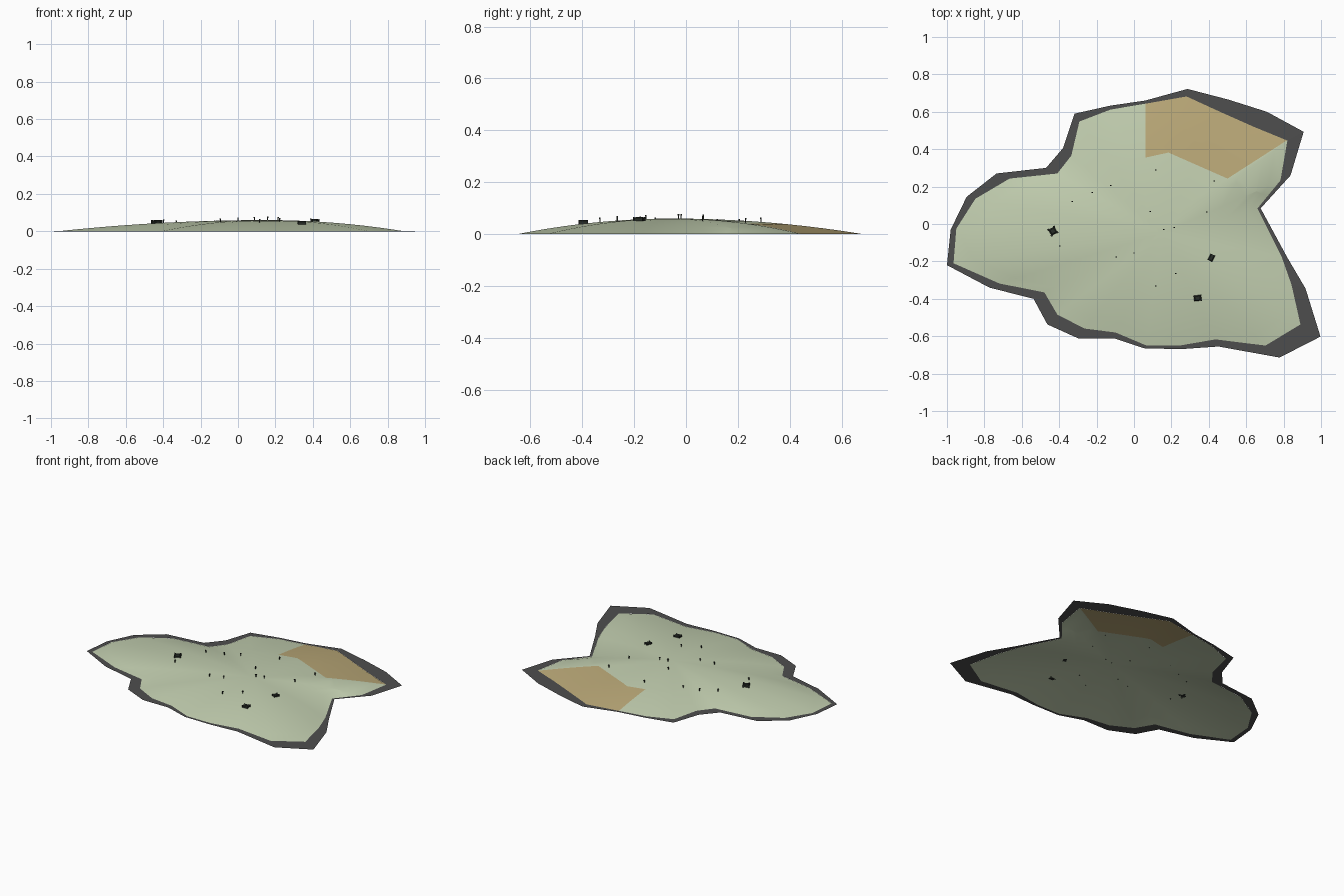
import bpy, bmesh, math
from mathutils import Vector, Matrix

if "Cube" in bpy.data.objects:
    bpy.data.objects.remove(bpy.data.objects["Cube"])


def material(name, rgb):
    m = bpy.data.materials.new(name)
    m.diffuse_color = (*rgb, 1)
    m.use_nodes = True
    m.node_tree.nodes["Principled BSDF"].inputs["Base Color"].default_value = m.diffuse_color
    return m


GRASS = material("pale green", (0.55, 0.63, 0.44))
SAND = material("sand", (0.50, 0.40, 0.19))
ROCK = material("shore grey", (0.076, 0.076, 0.076))
DARK = material("dark green black", (0.02, 0.025, 0.02))

# Shoreline outlines, paired point by point, clockwise from the west tip
OUTER = [(-1, -.22), (-.98, -.03), (-.895, .145), (-.735, .27), (-.47, .30), (-.38, .405),
         (-.318, .59), (-.125, .633), (.06, .66), (.286, .722), (.505, .665), (.71, .60),
         (.907, .493), (.837, .26), (.677, .084), (.82, -.18), (.917, -.345), (.997, -.602),
         (.778, -.714), (.452, -.655), (.265, -.668), (.06, -.666), (-.104, -.612),
         (-.297, -.612), (-.463, -.537), (-.537, -.40), (-.773, -.34)]
INNER = [(-.965, -.21), (-.95, -.025), (-.848, .135), (-.665, .243), (-.41, .27), (-.335, .366),
         (-.292, .548), (-.125, .612), (.06, .643), (.281, .682), (.46, .60), (.64, .52),
         (.82, .446), (.783, .233), (.66, .083), (.789, -.174), (.842, -.324), (.89, -.537),
         (.703, -.65), (.436, -.617), (.243, -.65), (.067, -.65), (-.099, -.58),
         (-.265, -.559), (-.41, -.484), (-.479, -.366), (-.72, -.318)]
BEACH = [(.062, .75), (.062, .355), (.184, .382), (.50, .243), (.90, .50), (.90, .75)]
CENTRE = Vector((.15, -.05))
N = len(INNER)


def finish(name, bm, mats):
    me = bpy.data.meshes.new(name)
    bm.normal_update()
    bm.to_mesh(me)
    bm.free()
    ob = bpy.data.objects.new(name, me)
    bpy.context.collection.objects.link(ob)
    for m in mats:
        me.materials.append(m)
    return ob


def height(t):
    return .06 * (1 - t * t)


def ground(x, y):
    """Height of the island surface at a point."""
    p = Vector((x, y)) - CENTRE
    for i in range(N):
        a = Vector(INNER[i]) - CENTRE
        b = Vector(INNER[(i + 1) % N]) - CENTRE
        d = a.x * b.y - a.y * b.x
        u = (p.x * b.y - p.y * b.x) / d
        v = (a.x * p.y - a.y * p.x) / d
        if u >= 0 and v >= 0:
            return height(u + v)
    return .06


def inside(p, poly):
    hit = False
    for (x1, y1), (x2, y2) in zip(poly, poly[1:] + poly[:1]):
        if (y1 > p.y) != (y2 > p.y) and p.x < (x2 - x1) * (p.y - y1) / (y2 - y1) + x1:
            hit = not hit
    return hit


# Flat grey shore ring
bm = bmesh.new()
outer = [bm.verts.new((x, y, 0)) for x, y in OUTER]
inner = [bm.verts.new((x, y, .0005)) for x, y in INNER]
for i in range(N):
    j = (i + 1) % N
    bm.faces.new((outer[i], inner[i], inner[j], outer[j]))
bmesh.ops.recalc_face_normals(bm, faces=bm.faces)
if sum(f.normal.z for f in bm.faces) < 0:
    bmesh.ops.reverse_faces(bm, faces=bm.faces)
finish("shore_ring", bm, [ROCK])

# Domed land: shrinking rings of the outline, beach cut in along straight lines
bm = bmesh.new()
STEPS = 10
rings = []
for k in range(STEPS):
    t = 1 - k / STEPS
    ring = []
    for p in INNER:
        q = CENTRE.lerp(Vector(p), t)
        ring.append(bm.verts.new((q.x, q.y, height(t))))
    rings.append(ring)
top = bm.verts.new((CENTRE.x, CENTRE.y, height(0)))
for k in range(STEPS):
    for i in range(N):
        j = (i + 1) % N
        if k < STEPS - 1:
            bm.faces.new((rings[k][j], rings[k][i], rings[k + 1][i], rings[k + 1][j]))
        else:
            bm.faces.new((rings[k][j], rings[k][i], top))
for a, b in zip(BEACH[:4], BEACH[1:5]):
    a, b = Vector((*a, 0)), Vector((*b, 0))
    near = [f for f in bm.faces if f.calc_center_median().y > .1 and f.calc_center_median().x > -.1]
    geom = set(near) | {e for f in near for e in f.edges} | {v for f in near for v in f.verts}
    bmesh.ops.bisect_plane(bm, geom=list(geom), plane_co=a, plane_no=(b - a).cross(Vector((0, 0, 1))))
for f in bm.faces:
    f.smooth = True
    f.material_index = int(inside(f.calc_center_median(), BEACH))
finish("island_land", bm, [GRASS, SAND])


def box(bm, size, loc):
    bmesh.ops.create_cube(bm, size=1, matrix=Matrix.Translation(loc) @ Matrix.Diagonal((*size, 1)))


def place(bm, x, y, angle=0):
    bmesh.ops.transform(bm, verts=bm.verts, matrix=Matrix.Translation((x, y, ground(x, y)))
                        @ Matrix.Rotation(math.radians(angle), 4, 'Z'))


# Small marker posts with wider heads
POSTS = [(-.222, .168), (-.329, .12), (-.123, .206), (.115, .289), (.428, .23), (.088, .067),
         (.39, .064), (-.398, -.118), (-.094, -.176), (0, -.155), (.158, -.029), (.214, -.019),
         (.222, -.265), (.115, -.332)]
for i, (x, y) in enumerate(POSTS):
    bm = bmesh.new()
    box(bm, (.004, .004, .02), (0, 0, .007))
    box(bm, (.008, .006, .006), (0, 0, .015))
    place(bm, x, y)
    finish(f"marker_post_{i + 1}", bm, [DARK])


# Huts: low walls, corner posts and a pitched roof
def hut(name, x, y, w, d, h, angle, corners):
    bm = bmesh.new()
    box(bm, (w * .85, d * .85, h * .75), (0, 0, h * .3))
    bmesh.ops.create_cone(bm, cap_ends=True, segments=4, radius1=.707, radius2=.45, depth=1,
                          matrix=Matrix.Translation((0, 0, h * .8))
                          @ Matrix.Diagonal((w, d, h * .3, 1)) @ Matrix.Rotation(math.pi / 4, 4, 'Z'))
    for sx in (-1, 1):
        for sy in (-1, 1):
            box(bm, (corners, corners, h), (sx * w * .48, sy * d * .48, h * .45))
    place(bm, x, y, angle)
    finish(name, bm, [DARK])


hut("west_hut", -.434, -.038, .036, .036, .017, 30, .010)
hut("east_hut", .414, -.18, .026, .036, .015, -25, .004)
hut("south_hut", .34, -.396, .040, .030, .018, 5, .004)
